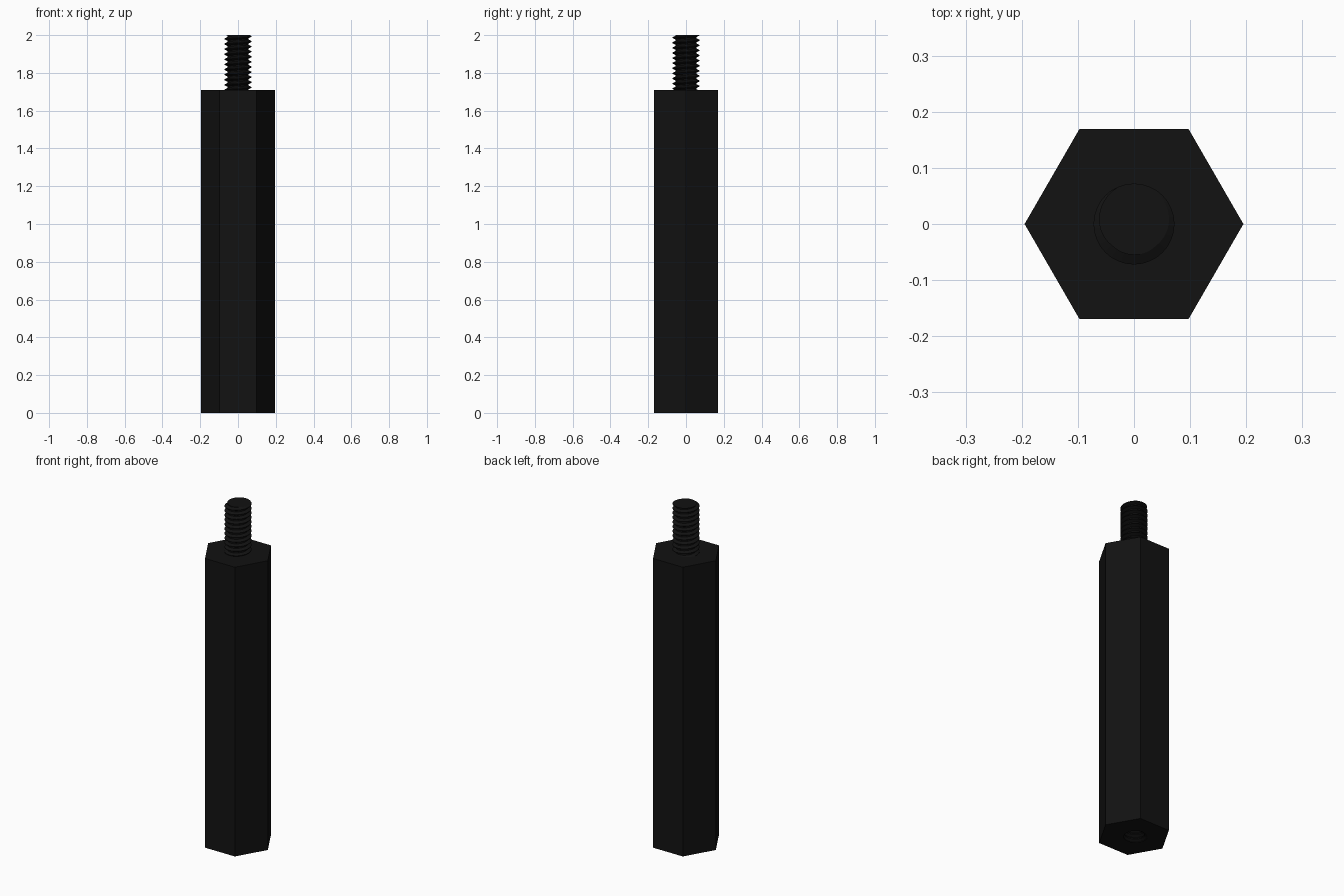
import bpy, bmesh, math

if "Cube" in bpy.data.objects:
    bpy.data.objects.remove(bpy.data.objects["Cube"])

PITCH = 0.027
SEG = 48
HEX_R = 0.195
SHOULDER = 1.71
TOP = 2.0
HOLE_DEPTH = 0.4

black = bpy.data.materials.new("black")
black.diffuse_color = (0.006, 0.006, 0.006, 1)
black.use_nodes = True
black.node_tree.nodes["Principled BSDF"].inputs["Base Color"].default_value = black.diffuse_color

# One thread turn: (fraction of pitch, 0 = root / 1 = crest)
PROFILE = [(0.0, 0), (0.25, 0), (0.5625, 1), (0.6875, 1), (1.0, 0)]


def height(t):
    t %= 1.0
    for (a, ha), (b, hb) in zip(PROFILE, PROFILE[1:]):
        if t <= b:
            return ha + (hb - ha) * (t - a) / (b - a)
    return 0


def add_thread(bm, z0, z1, minor, major, phase):
    """Helical thread surface, trimmed flat at z0 and z1."""
    turns = math.ceil((z1 - z0) / PITCH) + 2
    cols = []
    for j in range(SEG + 1):
        a = 2 * math.pi * j / SEG
        lead = phase + PITCH * j / SEG
        col = []
        for k in range(-2, turns):
            for frac, _ in PROFILE[:-1]:
                z = min(max(z0 + lead + (k + frac) * PITCH, z0), z1)
                r = minor + (major - minor) * height((z - z0 - lead) / PITCH)
                col.append(bm.verts.new((r * math.cos(a), r * math.sin(a), z)))
        cols.append(col)
    for c, d in zip(cols, cols[1:]):
        for i in range(len(c) - 1):
            # skip the rows squashed flat by the trim
            if max(v.co.z for v in (c[i], c[i + 1], d[i], d[i + 1])) - \
               min(v.co.z for v in (c[i], c[i + 1], d[i], d[i + 1])) > 1e-6:
                bm.faces.new((c[i], d[i], d[i + 1], c[i + 1]))
    bmesh.ops.remove_doubles(bm, verts=bm.verts[:], dist=1e-5)
    bmesh.ops.delete(bm, geom=[v for v in bm.verts if not v.link_faces], context='VERTS')


def rim(bm, z):
    return [e for e in bm.edges if e.is_boundary and
            all(abs(v.co.z - z) < 1e-5 for v in e.verts)]


def finish(bm, name):
    bmesh.ops.recalc_face_normals(bm, faces=bm.faces[:])
    me = bpy.data.meshes.new(name)
    bm.to_mesh(me)
    bm.free()
    me.materials.append(black)
    ob = bpy.data.objects.new(name, me)
    bpy.context.collection.objects.link(ob)
    bpy.ops.object.select_all(action='DESELECT')
    ob.select_set(True)
    bpy.context.view_layer.objects.active = ob
    bpy.ops.object.shade_smooth_by_angle(angle=math.radians(25))
    return ob


# Threaded stud, crest facing +y at the tip
z0 = SHOULDER - 0.01
bm = bmesh.new()
phase = (TOP - z0) - 0.25 * PITCH - 0.625 * PITCH
add_thread(bm, z0, TOP, 0.055, 0.072, phase % PITCH)
for z in (z0, TOP):
    bmesh.ops.contextual_create(bm, geom=rim(bm, z))
finish(bm, "threaded_stud")

# Hexagonal body with a threaded blind hole in the bottom
bm = bmesh.new()
add_thread(bm, 0, HOLE_DEPTH, 0.055, 0.07, 0)
bmesh.ops.contextual_create(bm, geom=rim(bm, HOLE_DEPTH))
hole_rim = rim(bm, 0)
low, high = [[bm.verts.new((HEX_R * math.cos(i * math.pi / 3),
                            HEX_R * math.sin(i * math.pi / 3), z))
              for i in range(6)] for z in (0, SHOULDER)]
for i in range(6):
    n = (i + 1) % 6
    bm.faces.new((low[i], low[n], high[n], high[i]))
bm.faces.new(high)
hex_rim = [bm.edges.get((low[i], low[(i + 1) % 6])) for i in range(6)]
bmesh.ops.triangle_fill(bm, edges=hole_rim + hex_rim, use_beauty=True)
finish(bm, "hex_body")
